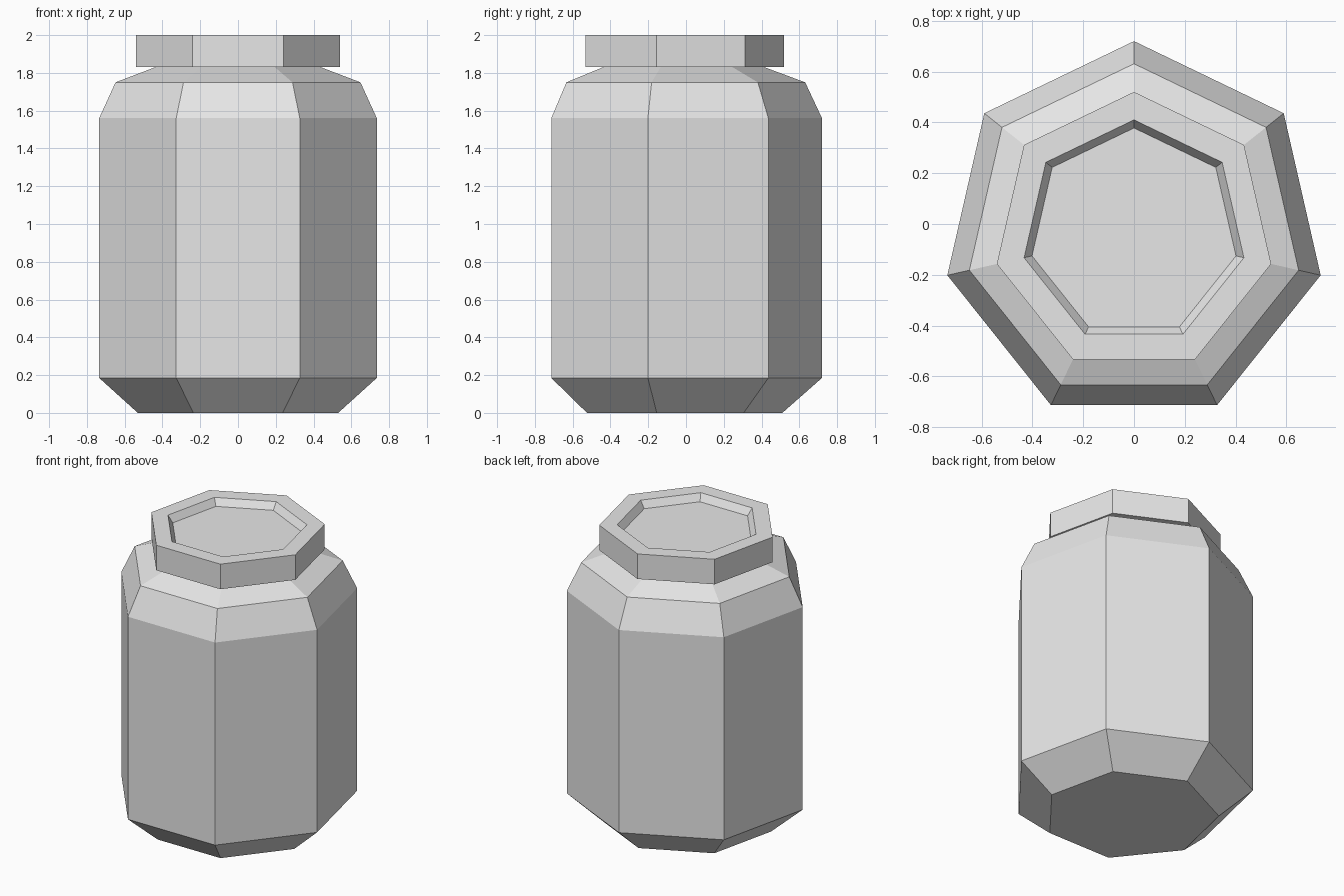
import bpy
import bmesh
from math import sin, cos, tau

SIDES = 7
CENTRE_Y = -0.034

cube = bpy.data.objects.get("Cube")
if cube:
    bpy.data.objects.remove(cube, do_unlink=True)

grey = bpy.data.materials.new("plain grey")
grey.use_nodes = True
colour = (0.8, 0.8, 0.8, 1)
grey.diffuse_color = colour
grey.node_tree.nodes["Principled BSDF"].inputs["Base Color"].default_value = colour


def turned_part(name, profile, cap_first=False, cap_last=False):
    """Sweep (radius, height) points, listed bottom to top, round seven flat sides."""
    bm = bmesh.new()
    rings = []
    for radius, z in profile:
        rings.append([bm.verts.new((radius * sin(tau * i / SIDES),
                                    CENTRE_Y + radius * cos(tau * i / SIDES), z))
                      for i in range(SIDES)])
    for low, high in zip(rings, rings[1:]):
        for i in range(SIDES):
            j = (i + 1) % SIDES
            bm.faces.new((low[j], low[i], high[i], high[j]))
    if cap_first:
        bm.faces.new(rings[0])
    if cap_last:
        bm.faces.new(rings[-1][::-1])
    mesh = bpy.data.meshes.new(name)
    bm.to_mesh(mesh)
    bm.free()
    mesh.materials.append(grey)
    obj = bpy.data.objects.new(name, mesh)
    bpy.context.collection.objects.link(obj)
    return obj


# Jar body: bevelled foot, straight wall, two-step shoulder, open mouth under the lid
turned_part("jar_body", [(0.544, 0), (0.754, 0.185), (0.754, 1.56),
                         (0.665, 1.75), (0.45, 1.83)], cap_first=True)

# Lid: overhanging underside, upright rim, shallow recessed top
turned_part("jar_lid", [(0.45, 1.83), (0.554, 1.83), (0.554, 2.0),
                        (0.444, 2.0), (0.412, 1.953)], cap_last=True)
